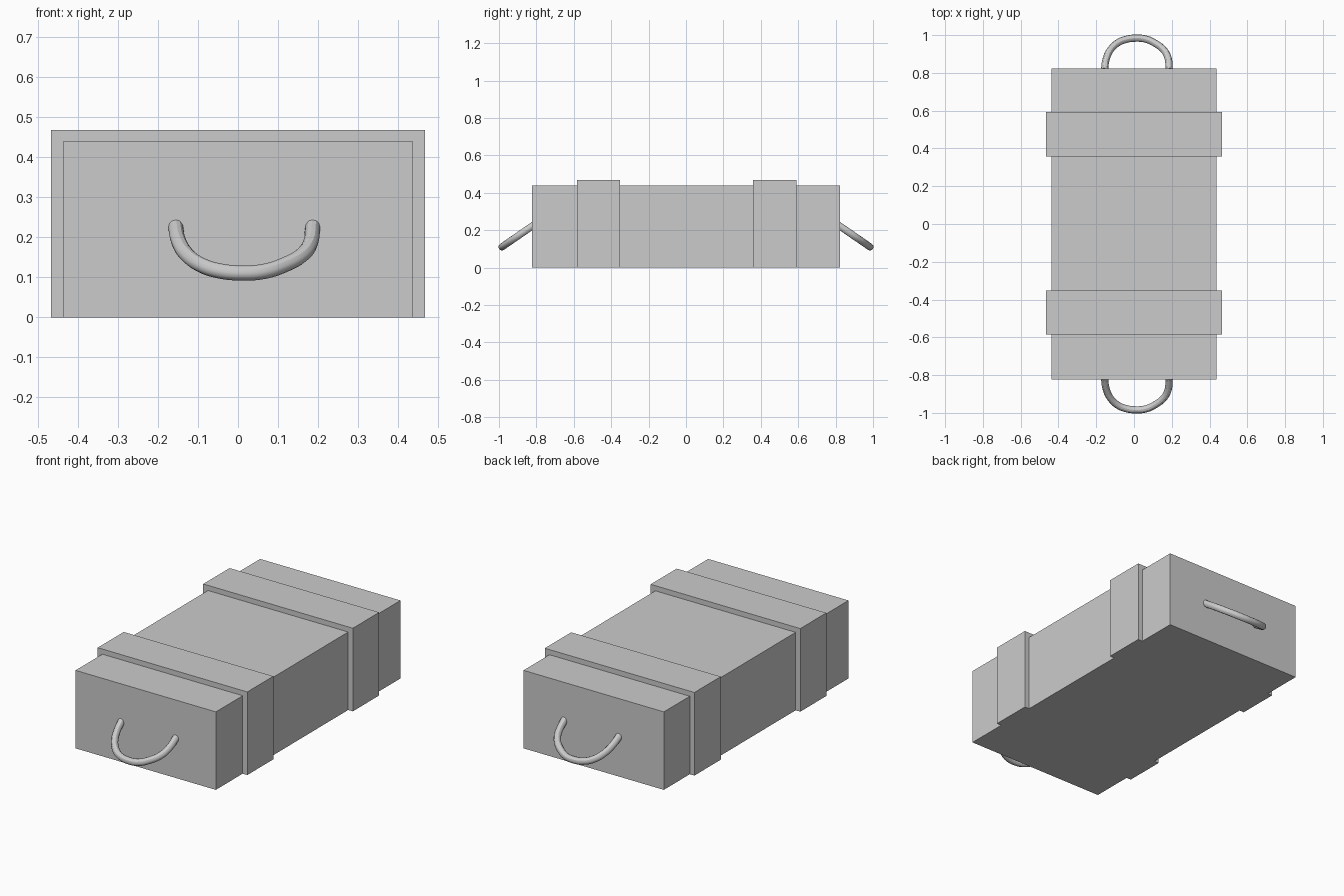
import bpy, bmesh
from mathutils import Vector

if "Cube" in bpy.data.objects:
    bpy.data.objects.remove(bpy.data.objects["Cube"])

HALF_W, HALF_L, HEIGHT = 0.438, 0.823, 0.44
STRAP = 0.029


def extrude_profile(name, profile, y0, y1):
    """Extrude a closed x,z outline along y."""
    bm = bmesh.new()
    face = bm.faces.new([bm.verts.new((x, y0, z)) for x, z in profile])
    new = bmesh.ops.extrude_face_region(bm, geom=[face])["geom"]
    verts = [g for g in new if isinstance(g, bmesh.types.BMVert)]
    bmesh.ops.translate(bm, verts=verts, vec=(0, y1 - y0, 0))
    bmesh.ops.recalc_face_normals(bm, faces=bm.faces)
    mesh = bpy.data.meshes.new(name)
    bm.to_mesh(mesh)
    bm.free()
    obj = bpy.data.objects.new(name, mesh)
    bpy.context.collection.objects.link(obj)
    return obj


# Crate body
w, h = HALF_W, HEIGHT
extrude_profile("crate_body", [(-w, 0), (w, 0), (w, h), (-w, h)], -HALF_L, HALF_L)

# Raised straps wrapping the sides and lid
W, H = w + STRAP, h + STRAP
strap = [(-W, 0), (-w, 0), (-w, h), (w, h), (w, 0), (W, 0), (W, H), (-W, H)]
extrude_profile("front_strap", strap, -0.584, -0.352)
extrude_profile("back_strap", strap, 0.357, 0.592)

# Drooping rope handles: x and z of the path, y follows the sloping plane
PATH = [(-0.156, 0.228), (-0.149, 0.192), (-0.128, 0.157), (-0.09, 0.13),
        (-0.045, 0.116), (0.01, 0.111), (0.065, 0.115), (0.115, 0.131),
        (0.16, 0.156), (0.18, 0.183), (0.187, 0.228)]


def rope_handle(name, side):
    curve = bpy.data.curves.new(name, "CURVE")
    curve.dimensions = "3D"
    curve.bevel_depth = 0.019
    curve.bevel_resolution = 4
    curve.resolution_u = 4
    curve.use_fill_caps = True
    spline = curve.splines.new("BEZIER")
    spline.bezier_points.add(len(PATH) - 1)
    for p, (x, z) in zip(spline.bezier_points, PATH):
        p.co = Vector((x, side * (HALF_L + (0.222 - z) * 1.45), z))
        p.handle_left_type = p.handle_right_type = "AUTO"
    obj = bpy.data.objects.new(name, curve)
    bpy.context.collection.objects.link(obj)
    bpy.ops.object.select_all(action="DESELECT")
    obj.select_set(True)
    bpy.context.view_layer.objects.active = obj
    bpy.ops.object.convert(target="MESH")
    bpy.ops.object.shade_smooth_by_angle()


rope_handle("front_rope_handle", -1)
rope_handle("back_rope_handle", 1)
